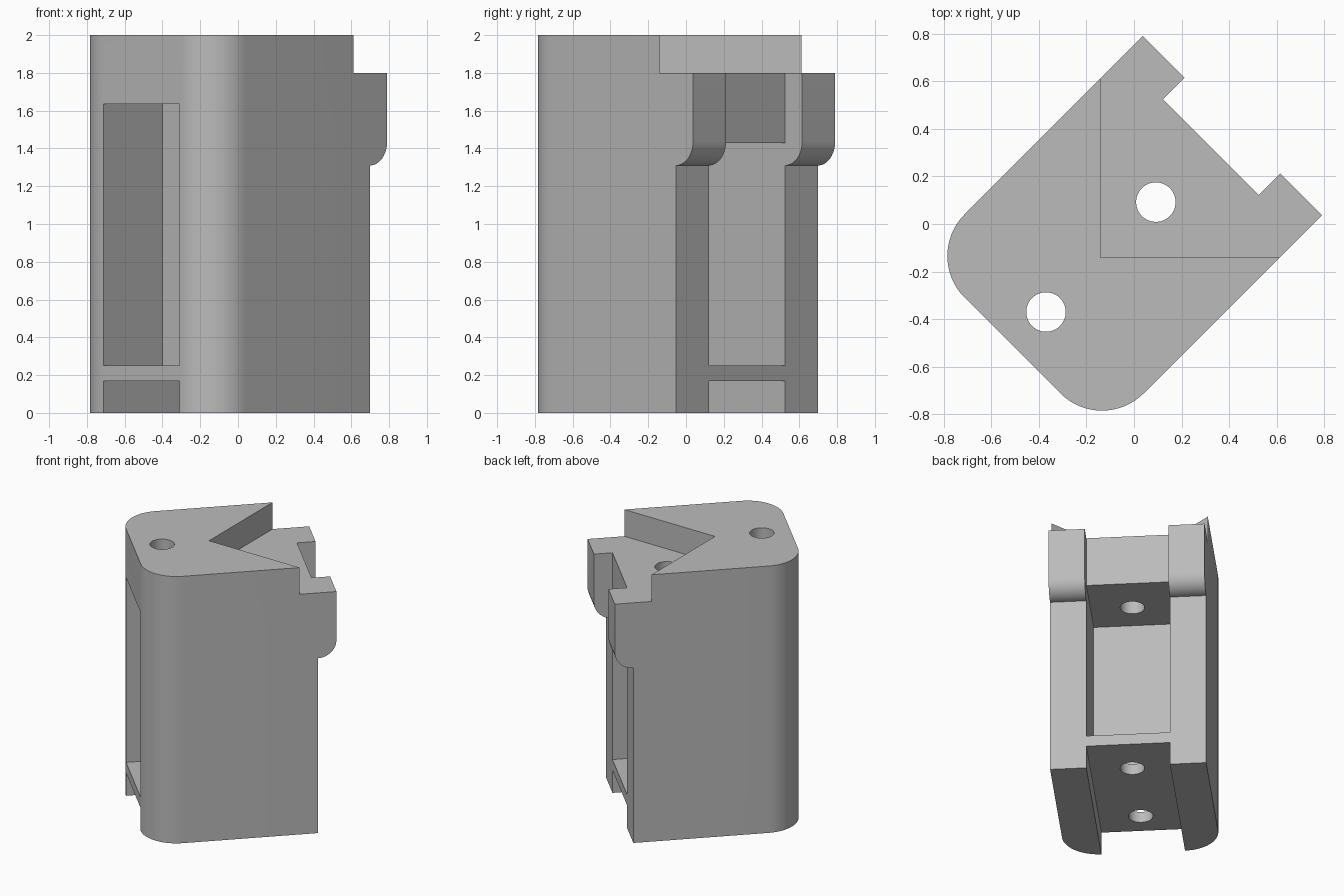
import bpy
import bmesh
from math import pi, radians, sin, cos
from mathutils import Matrix

cube = bpy.data.objects.get("Cube")
if cube:
    bpy.data.objects.remove(cube, do_unlink=True)

grey = bpy.data.materials.new("plain grey")
grey.use_nodes = True
colour = (0.5, 0.5, 0.5, 1)
grey.diffuse_color = colour
grey.node_tree.nodes["Principled BSDF"].inputs["Base Color"].default_value = colour

# Local frame: x along the depth, y across the width, turned 45 degrees at the end
HALF, SLOT = 0.532, 0.285
BACK, FACE, LUG = -0.722, 0.457, 0.585


def prism(name, points, low, high, sideways=False):
    """Extrude a profile up z, or across y when sideways."""
    place = (lambda a, b: (a, low, b)) if sideways else (lambda a, b: (a, b, low))
    bm = bmesh.new()
    face = bm.faces.new([bm.verts.new(place(a, b)) for a, b in points])
    ext = bmesh.ops.extrude_face_region(bm, geom=[face])
    verts = [g for g in ext["geom"] if isinstance(g, bmesh.types.BMVert)]
    shift = (0, high - low, 0) if sideways else (0, 0, high - low)
    bmesh.ops.translate(bm, verts=verts, vec=shift)
    bmesh.ops.recalc_face_normals(bm, faces=bm.faces)
    mesh = bpy.data.meshes.new(name)
    bm.to_mesh(mesh)
    bm.free()
    mesh.materials.append(grey)
    obj = bpy.data.objects.new(name, mesh)
    bpy.context.collection.objects.link(obj)
    return obj


def box(x0, x1, z0, z1):
    return [(x0, z0), (x1, z0), (x1, z1), (x0, z1)]


def circle(x, r, n=48):
    return [(x + r * cos(2 * pi * i / n), r * sin(2 * pi * i / n)) for i in range(n)]


# Body side profile, with the rounded underside of the front lugs
r = LUG - FACE
curve = [(FACE + r * sin(t), 1.31 + r * (1 - cos(t)))
         for t in (pi / 2 * i / 12 for i in range(13))]
body = prism("bracket_body", [(BACK, 0), (FACE, 0)] + curve + [(LUG, 2), (BACK, 2)],
             -HALF, HALF, sideways=True)

# Round the two upright rear corners
bm = bmesh.new()
bm.from_mesh(body.data)
rear = [e for e in bm.edges
        if all(abs(v.co.x - BACK) < 1e-4 for v in e.verts)
        and abs(e.verts[0].co.y - e.verts[1].co.y) < 1e-4]
bmesh.ops.bevel(bm, geom=rear, offset=HALF - SLOT, segments=16, profile=0.5, affect="EDGES")
bm.to_mesh(body.data)
bm.free()

# Pockets, underside channel, corner recess and two through holes
front = [(-0.115, 0.25), (0.8, 0.25), (0.8, 2.1), (FACE, 2.1), (FACE, 1.43), (-0.115, 1.43)]
cutters = [
    prism("front_pocket_cutter", front, -SLOT, SLOT, True),
    prism("rear_pocket_cutter", box(-1, -0.28, 0.25, 1.635), -SLOT, SLOT, True),
    prism("channel_cutter", box(-1, 1, -0.1, 0.17), -SLOT, SLOT, True),
    prism("recess_cutter", [(-0.2, 0), (1, -1.2), (1, 1.2)], 1.8, 2.2),
    prism("rear_hole_cutter", circle(-0.523, 0.083), -0.2, 2.3),
    prism("front_hole_cutter", circle(0.13, 0.083), -0.2, 2.3),
]
bpy.context.view_layer.objects.active = body
for cutter in cutters:
    cutter.hide_render = True
    mod = body.modifiers.new(cutter.name, "BOOLEAN")
    mod.operation = "DIFFERENCE"
    mod.solver = "EXACT"
    mod.object = cutter
    bpy.ops.object.modifier_apply(modifier=mod.name)
for cutter in cutters:
    bpy.data.objects.remove(cutter, do_unlink=True)

# Turn to the final direction and smooth the curved faces
body.data.transform(Matrix.Rotation(radians(45), 4, "Z"))
bpy.ops.object.select_all(action="DESELECT")
body.select_set(True)
bpy.ops.object.shade_smooth_by_angle(angle=radians(30))
